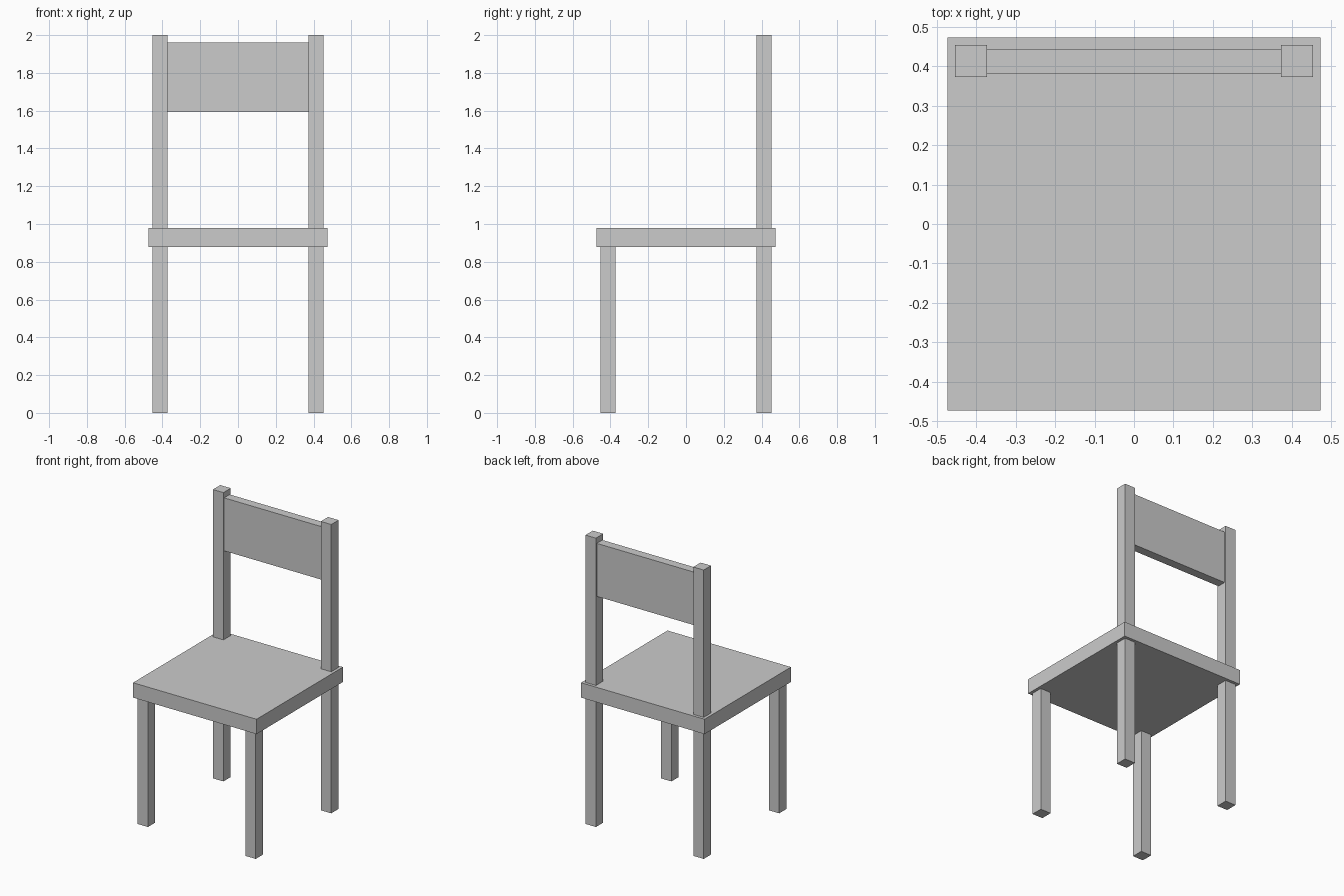
import bpy

if "Cube" in bpy.data.objects:
    bpy.data.objects.remove(bpy.data.objects["Cube"])

SEAT_LOW, SEAT_TOP = 0.877, 0.98
LEG_IN, LEG_OUT = 0.373, 0.453


def box(name, low, high):
    """Add a box spanning two opposite corners."""
    centre = [(a + b) / 2 for a, b in zip(low, high)]
    bpy.ops.mesh.primitive_cube_add(size=1, location=centre)
    obj = bpy.context.object
    obj.name = name
    obj.scale = [b - a for a, b in zip(low, high)]
    bpy.ops.object.transform_apply(location=False, rotation=False, scale=True)
    return obj


# Square seat slab
box("seat", (-0.473, -0.473, SEAT_LOW), (0.473, 0.473, SEAT_TOP))

# Legs under the seat and back posts above it, on both sides
for side, x0, x1 in (("left", -LEG_OUT, -LEG_IN), ("right", LEG_IN, LEG_OUT)):
    box(f"front_leg_{side}", (x0, -LEG_OUT, 0), (x1, -LEG_IN, SEAT_LOW))
    box(f"back_leg_{side}", (x0, LEG_IN, 0), (x1, LEG_OUT, SEAT_LOW))
    box(f"back_post_{side}", (x0, LEG_IN, SEAT_TOP), (x1, LEG_OUT, 2))

# Backrest panel between the posts
box("backrest", (-LEG_IN, 0.382, 1.593), (LEG_IN, 0.443, 1.96))
